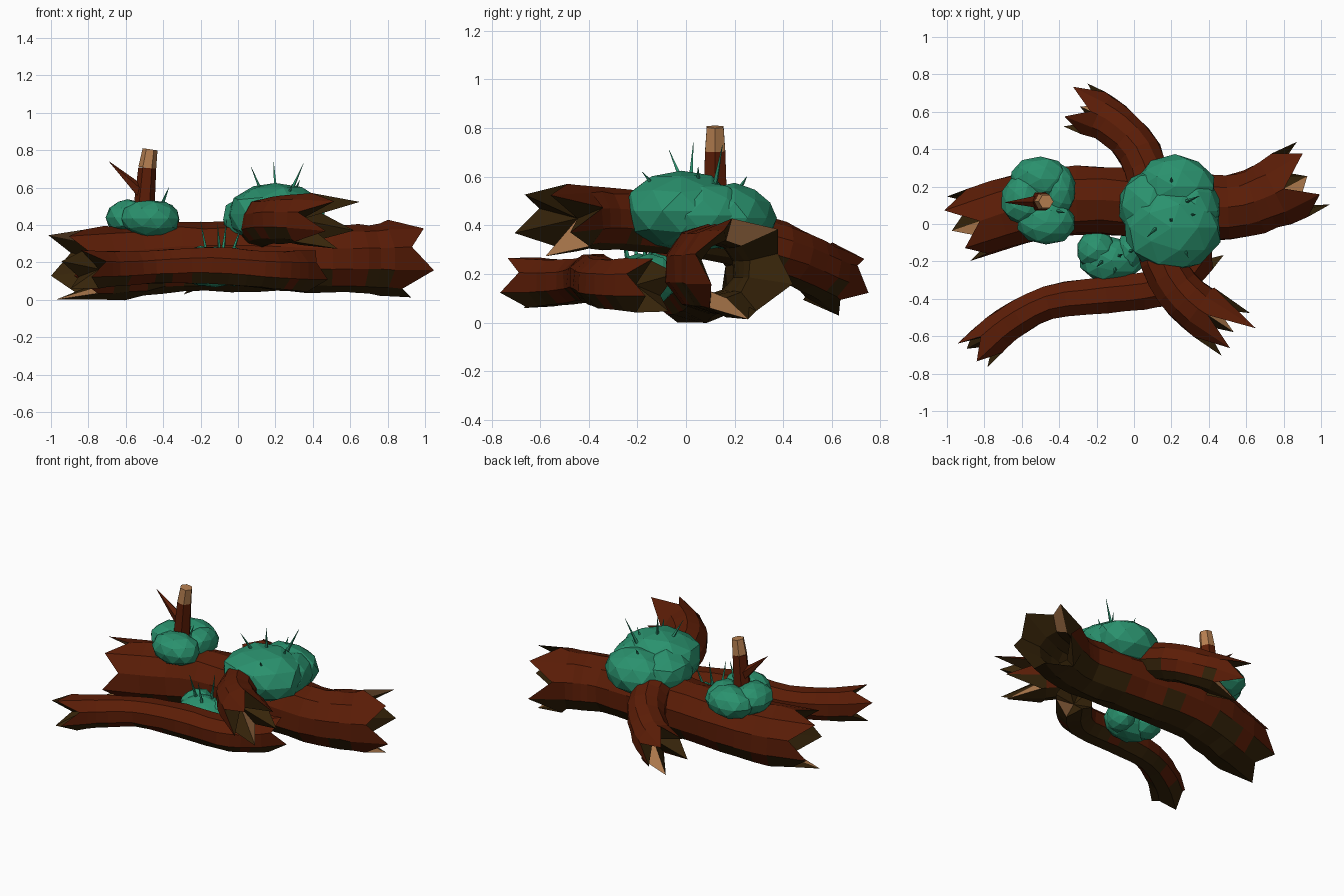
import bpy, bmesh, math, random
from mathutils import Vector, Matrix

if "Cube" in bpy.data.objects:
    bpy.data.objects.remove(bpy.data.objects["Cube"])


def material(name, colour):
    m = bpy.data.materials.new(name)
    m.use_nodes = True
    m.diffuse_color = (*colour, 1)
    m.node_tree.nodes["Principled BSDF"].inputs["Base Color"].default_value = (*colour, 1)
    return m


BARK = material("bark brown", (0.105, 0.012, 0.002))
DARK = material("damp wood", (0.038, 0.018, 0.003))
PALE = material("pale heartwood", (0.46, 0.21, 0.08))
LEAF = material("moss green", (0.023, 0.285, 0.155))
WOOD = (BARK, DARK, PALE)


def finish(name, bm, mats):
    mesh = bpy.data.meshes.new(name)
    bm.to_mesh(mesh)
    bm.free()
    for m in mats:
        mesh.materials.append(m)
    obj = bpy.data.objects.new(name, mesh)
    bpy.context.scene.collection.objects.link(obj)
    return obj


def smooth_path(points, steps):
    """Catmull-Rom through (x, y, z, radius) points."""
    pts = [Vector(p) for p in points]
    pts = [2 * pts[0] - pts[1]] + pts + [2 * pts[-1] - pts[-2]]
    out = []
    for a, b, c, d in zip(pts, pts[1:], pts[2:], pts[3:]):
        for i in range(steps):
            t = i / steps
            out.append(0.5 * (2 * b + (c - a) * t + (2 * a - 5 * b + 4 * c - d) * t * t
                              + (3 * b - a - 3 * c + d) * t ** 3))
    out.append(pts[-2])
    # leave room for long splinters at both ends
    return [out[0]] + out[2:-2] + [out[-1]]


def ring(bm, centre, along, radius, sides, rng, teeth=0.0):
    """One cross-section; teeth pulls every other point out along the log."""
    side = along.cross(Vector((0, 0, 1))).normalized()
    up = side.cross(along)
    verts = []
    for k in range(sides):
        a = 2 * math.pi * (k + 0.5) / sides
        r = radius * rng.uniform(0.96, 1.04)
        reach = teeth * (rng.uniform(0.5, 1) if k % 2 else -rng.uniform(0.2, 0.8))
        verts.append(bm.verts.new(centre + side * r * math.cos(a) + up * r * math.sin(a)
                                  + along * reach))
    return verts


def bridge(bm, a, b, pick):
    n = len(a)
    for k in range(n):
        f = bm.faces.new((a[k], a[(k + 1) % n], b[(k + 1) % n], b[k]))
        f.material_index = pick(k)


def log(name, points, sides, teeth, seed, hollow=0.0):
    rng = random.Random(seed)
    bm = bmesh.new()
    path = smooth_path(points, 3)
    last = len(path) - 1
    places = [p.xyz for p in path]
    alongs = [(places[min(i + 1, last)] - places[max(i - 1, 0)]).normalized()
              for i in range(last + 1)]
    jags = {0: -teeth[0], last: teeth[1]}
    rings = [ring(bm, places[i], alongs[i], path[i].w, sides, rng, jags.get(i, 0))
             for i in range(last + 1)]
    for a, b in zip(rings, rings[1:]):
        bridge(bm, a, b, lambda k: 0)
    bark_faces = list(bm.faces)
    if hollow:
        # open bore with pale splinters at the top and bottom of its mouths
        splinter = lambda k: 2 if k % 5 == 2 else 1
        inner = [ring(bm, places[i], alongs[i], path[i].w * hollow, sides, rng)
                 for i in range(1, last)]
        for a, b in zip(inner, inner[1:]):
            bridge(bm, b, a, lambda k: 1)
        bridge(bm, inner[0], rings[0], splinter)
        bridge(bm, rings[-1], inner[-1], splinter)
    else:
        # torn ends sink to a point inside the log
        for i, jag in jags.items():
            tip = bm.verts.new(places[i] - alongs[i] * jag * 0.9)
            for k in range(sides):
                f = bm.faces.new((rings[i][k], rings[i][(k + 1) % sides], tip))
                f.material_index = 2 if k == 6 else 1
    # damp underside with a ragged border
    bmesh.ops.recalc_face_normals(bm, faces=bm.faces)
    bm.normal_update()
    for f in bark_faces:
        f.material_index = int(f.normal.z < -0.55 + rng.uniform(-0.25, 0.25))
    return finish(name, bm, WOOD)


# Logs: path points are x, y, z, radius
log("main_log", [(-0.87, 0.0, 0.19, 0.19), (-0.62, 0.08, 0.2, 0.195), (-0.3, 0.13, 0.23, 0.19),
                 (0.1, 0.11, 0.23, 0.185), (0.5, 0.09, 0.22, 0.18), (0.7, 0.14, 0.22, 0.185),
                 (0.86, 0.22, 0.22, 0.205)], 10, (0.12, 0.115), 4, hollow=0.6)
log("crossing_branch", [(-0.25, 0.61, 0.18, 0.14), (-0.12, 0.54, 0.22, 0.12),
                        (0.03, 0.38, 0.3, 0.12), (0.11, 0.1, 0.38, 0.12),
                        (0.15, -0.2, 0.42, 0.125), (0.28, -0.4, 0.43, 0.13),
                        (0.46, -0.53, 0.42, 0.145)], 10, (0.13, 0.17), 7)
log("front_branch", [(-0.81, -0.65, 0.165, 0.11), (-0.68, -0.54, 0.165, 0.1),
                     (-0.46, -0.42, 0.175, 0.095), (-0.15, -0.38, 0.185, 0.105),
                     (0.12, -0.345, 0.165, 0.105), (0.26, -0.26, 0.155, 0.115),
                     (0.35, -0.15, 0.155, 0.12)], 8, (0.1, 0.08), 3)


# Moss clumps: overlapping faceted lobes
def moss(name, lobes, seed):
    rng = random.Random(seed)
    bm = bmesh.new()
    for x, y, z, rx, ry, rz in lobes:
        centre = Vector((x, y, z))
        place = Matrix.Translation(centre) @ Matrix.Diagonal((rx, ry, rz, 1))
        made = bmesh.ops.create_icosphere(bm, subdivisions=2, radius=1, matrix=place)
        for v in made["verts"]:
            v.co = centre + (v.co - centre) * rng.uniform(0.96, 1.05)
    return finish(name, bm, [LEAF])


moss("large_moss", [(0.2, -0.02, 0.46, 0.265, 0.24, 0.165), (0.22, 0.2, 0.43, 0.22, 0.17, 0.14),
                    (0.08, 0.1, 0.43, 0.165, 0.19, 0.14), (0.32, 0.07, 0.44, 0.14, 0.2, 0.14)], 1)
moss("stem_moss", [(-0.47, 0.01, 0.435, 0.16, 0.12, 0.1), (-0.5, 0.24, 0.43, 0.16, 0.12, 0.1),
                   (-0.59, 0.13, 0.44, 0.12, 0.14, 0.1), (-0.4, 0.18, 0.43, 0.09, 0.14, 0.09)], 2)
moss("low_moss", [(-0.12, -0.195, 0.175, 0.17, 0.12, 0.11), (-0.2, -0.14, 0.18, 0.11, 0.11, 0.105),
                  (-0.02, -0.15, 0.175, 0.08, 0.11, 0.105)], 3)


# Tapered pieces between two points
def taper(name, start, end, r1, r2, sides, mat):
    start, end = Vector(start), Vector(end)
    axis = end - start
    turn = axis.to_track_quat("Z", "Y").to_matrix().to_4x4()
    bm = bmesh.new()
    bmesh.ops.create_cone(bm, cap_ends=True, segments=sides, radius1=r1, radius2=r2,
                          depth=axis.length, matrix=Matrix.Translation((start + end) / 2) @ turn)
    return finish(name, bm, [mat])


taper("stem", (-0.51, 0.12, 0.4), (-0.485, 0.12, 0.705), 0.06, 0.048, 6, BARK)
taper("stem_tip", (-0.485, 0.12, 0.705), (-0.47, 0.12, 0.805), 0.048, 0.04, 6, PALE)
taper("stem_thorn", (-0.5, 0.12, 0.56), (-0.69, 0.115, 0.74), 0.04, 0.001, 5, BARK)

# Sprouts: base and tip of each
sprouts = [((0.12, -0.02, 0.59), (0.07, -0.07, 0.71)), ((0.2, 0.02, 0.6), (0.19, 0.03, 0.74)),
           ((0.28, 0.12, 0.57), (0.35, 0.15, 0.73)), ((0.2, 0.22, 0.55), (0.2, 0.25, 0.6)),
           ((0.27, -0.13, 0.56), (0.29, -0.18, 0.62)), ((0.3, 0.05, 0.57), (0.33, 0.05, 0.64)),
           ((-0.17, -0.2, 0.26), (-0.2, -0.23, 0.42)), ((-0.1, -0.24, 0.26), (-0.11, -0.27, 0.41)),
           ((-0.08, -0.17, 0.26), (-0.06, -0.16, 0.43)), ((-0.03, -0.15, 0.25), (0.02, -0.13, 0.4)),
           ((-0.41, 0.07, 0.5), (-0.37, 0.06, 0.6))]
for i, (base, tip) in enumerate(sprouts):
    taper(f"sprout_{i + 1}", base, tip, 0.011, 0.001, 4, LEAF)
